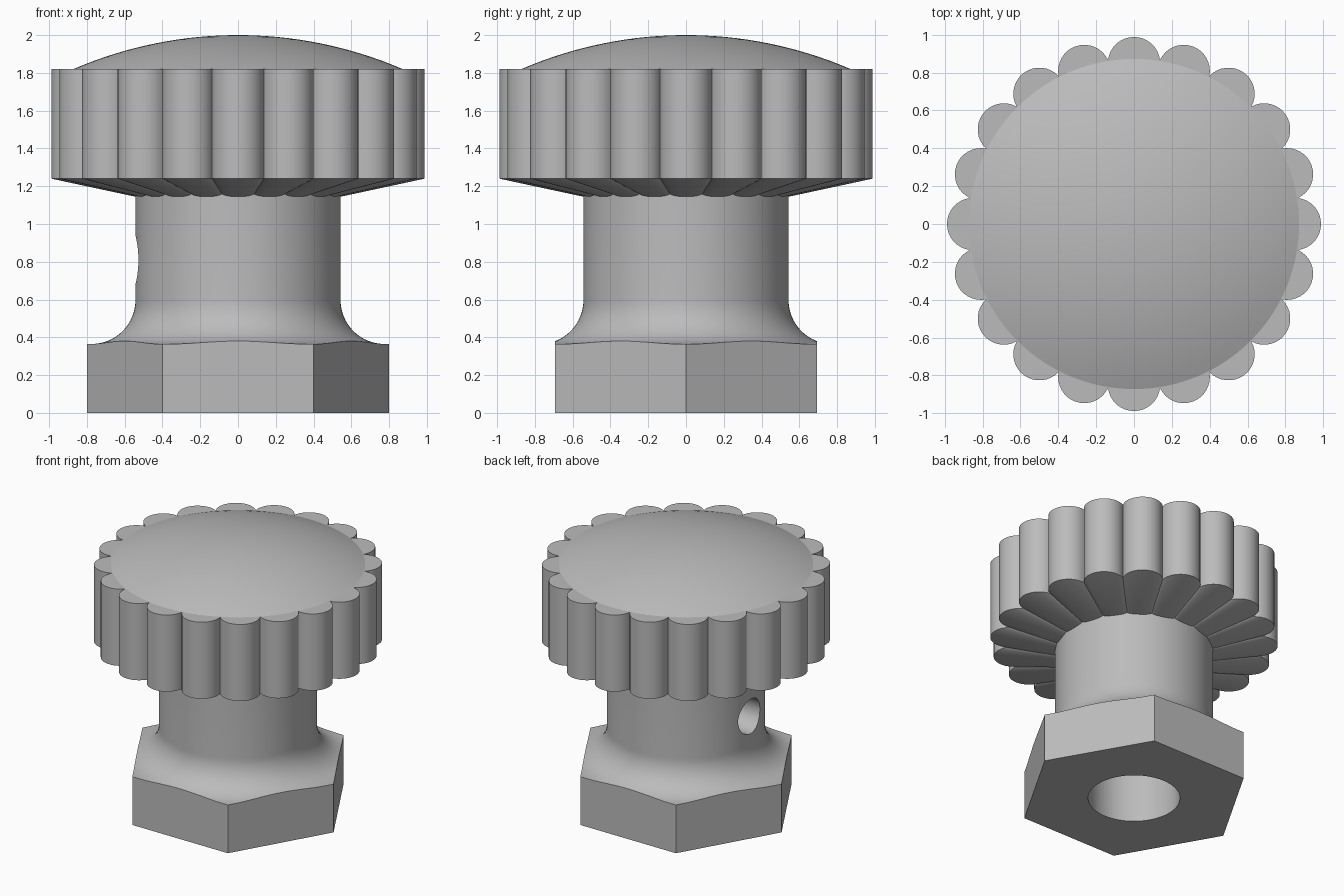
import bpy
import bmesh
from math import pi, sin, cos, atan2, sqrt, radians
from mathutils import Matrix, Vector

cube = bpy.data.objects.get("Cube")
if cube:
    bpy.data.objects.remove(cube)

grey = bpy.data.materials.new("plain grey")
grey.use_nodes = True
shade = (0.5, 0.5, 0.5, 1)
grey.diffuse_color = shade
grey.node_tree.nodes["Principled BSDF"].inputs["Base Color"].default_value = shade


def make_object(name, bm):
    bmesh.ops.remove_doubles(bm, verts=bm.verts, dist=1e-5)
    bmesh.ops.recalc_face_normals(bm, faces=bm.faces)
    mesh = bpy.data.meshes.new(name)
    bm.to_mesh(mesh)
    bm.free()
    mesh.materials.append(grey)
    obj = bpy.data.objects.new(name, mesh)
    bpy.context.collection.objects.link(obj)
    return obj


def lathe(name, profile, steps=128):
    """Revolve (radius, height) points that start and end on the z axis."""
    bm = bmesh.new()
    verts = [bm.verts.new((r, 0, z)) for r, z in profile]
    edges = [bm.edges.new(pair) for pair in zip(verts, verts[1:])]
    bmesh.ops.spin(bm, geom=verts + edges, cent=(0, 0, 0), axis=(0, 0, 1),
                   angle=2 * pi, steps=steps, use_merge=True)
    return make_object(name, bm)


def cylinder(name, radius, low, high, steps=64):
    return lathe(name, [(0, low), (radius, low), (radius, high), (0, high)], steps)


def activate(obj):
    bpy.ops.object.select_all(action='DESELECT')
    obj.select_set(True)
    bpy.context.view_layer.objects.active = obj


def boolean(obj, cutter, operation):
    mod = obj.modifiers.new(operation.title(), 'BOOLEAN')
    mod.object, mod.operation, mod.solver = cutter, operation, 'EXACT'
    cutter.hide_render = True
    activate(obj)
    bpy.ops.object.modifier_apply(modifier=mod.name)
    bpy.data.objects.remove(cutter)


def smooth(obj):
    activate(obj)
    bpy.ops.object.shade_smooth_by_angle(angle=radians(30))


# Stem with a flared foot, trimmed to a hexagon
STEM, FILLET, FOOT_TOP = 0.543, 0.232, 0.365
flare = []
for i in range(17):
    a = i / 16 * pi / 2
    flare.append((STEM + FILLET * (1 - sin(a)), FOOT_TOP + FILLET * (1 - cos(a))))
stem = lathe("stem_and_hex_foot",
             [(0, 0), (0.95, 0), (0.95, FOOT_TOP)] + flare + [(STEM, 1.2), (0, 1.2)])
boolean(stem, cylinder("hex_trim", 0.8, -0.1, 1.4, 6), 'INTERSECT')

# Blind bore from below and a set screw hole on the right side
boolean(stem, cylinder("bore_cutter", 0.315, -0.1, 1.12), 'DIFFERENCE')
screw = cylinder("screw_cutter", 0.13, 0, 0.8)
screw.data.transform(Matrix.Translation((0, 0, 0.81)) @ Matrix.Rotation(-pi / 2, 4, 'Y'))
boolean(stem, screw, 'DIFFERENCE')
smooth(stem)

# Scalloped outline of the grip
LOBES, CENTRE, LOBE = 20, 0.85, 0.138
half = pi / LOBES
notch = CENTRE * cos(half) + sqrt(LOBE ** 2 - (CENTRE * sin(half)) ** 2)
sweep = atan2(notch * sin(half), notch * cos(half) - CENTRE)
outline = []
for k in range(LOBES):
    turn = Matrix.Rotation(2 * half * k, 3, 'Z')
    for i in range(16):
        a = sweep * (i / 8 - 1)
        outline.append(turn @ Vector((CENTRE + LOBE * cos(a), LOBE * sin(a), 0)))

# Grip: outline tapered below, straight above
bm = bmesh.new()
rings = [[bm.verts.new((p.x * s, p.y * s, z)) for p in outline]
         for s, z in ((0.5, 1.134), (1, 1.24), (1, 1.82))]
for low, high in zip(rings, rings[1:]):
    for i in range(len(low)):
        bm.faces.new((low[i - 1], low[i], high[i], high[i - 1]))
bm.faces.new(rings[0])
bm.faces.new(rings[-1])
smooth(make_object("scalloped_grip", bm))

# Shallow domed cap
RIM, RISE = 0.872, 0.18
ball = (RIM ** 2 + RISE ** 2) / (2 * RISE)
arc = []
for i in range(17):
    r = RIM * (1 - i / 16)
    arc.append((r, 2 - ball + sqrt(ball ** 2 - r ** 2)))
smooth(lathe("domed_cap", [(0, 1.8), (RIM, 1.8)] + arc))
